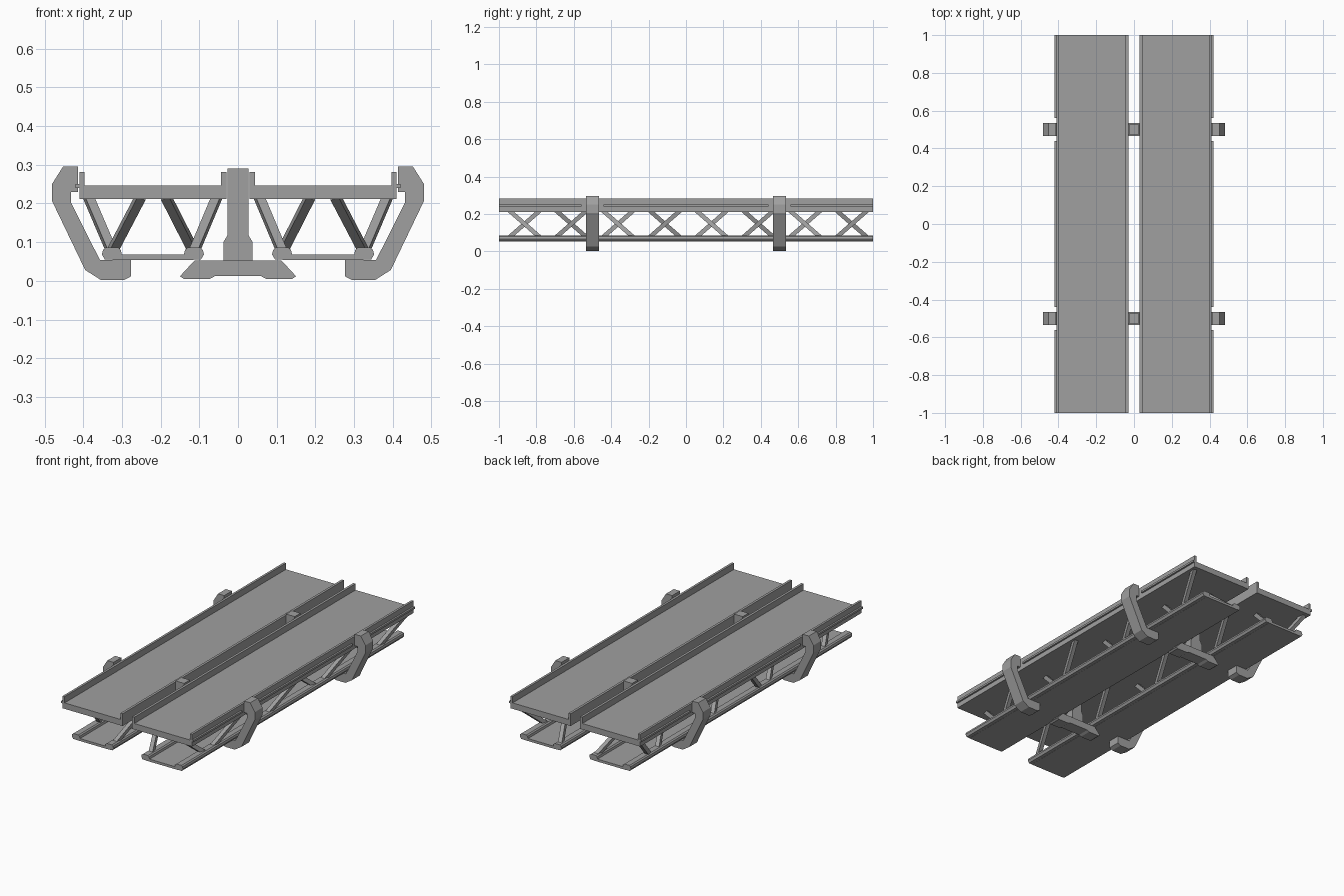
import bpy, bmesh
from mathutils import Vector

if "Cube" in bpy.data.objects:
    bpy.data.objects.remove(bpy.data.objects["Cube"])

grey = bpy.data.materials.new("plain grey")
grey.diffuse_color = (0.35, 0.35, 0.35, 1)
grey.use_nodes = True
grey.node_tree.nodes["Principled BSDF"].inputs["Base Color"].default_value = grey.diffuse_color


def finish(name, bm):
    bmesh.ops.recalc_face_normals(bm, faces=bm.faces)
    me = bpy.data.meshes.new(name)
    bm.to_mesh(me)
    bm.free()
    me.materials.append(grey)
    ob = bpy.data.objects.new(name, me)
    bpy.context.collection.objects.link(ob)
    return ob


def extrude(name, profile, y0, y1, side=1):
    """Extrude an (x, z) outline along y; side=-1 mirrors it in x."""
    bm = bmesh.new()
    face = bm.faces.new([bm.verts.new((side * x, y0, z)) for x, z in profile])
    new = bmesh.ops.extrude_face_region(bm, geom=[face])["geom"]
    bmesh.ops.translate(bm, vec=(0, y1 - y0, 0),
                        verts=[v for v in new if isinstance(v, bmesh.types.BMVert)])
    return finish(name, bm)


def rect(x0, x1, z0, z1):
    return [(x0, z0), (x1, z0), (x1, z1), (x0, z1)]


def strut(name, a, b, side, w=0.0115):
    """Square bar between two points."""
    a, b = Vector((a[0] * side, a[1], a[2])), Vector((b[0] * side, b[1], b[2]))
    d = (b - a).normalized()
    u = d.cross(Vector((1, 0, 0))).normalized() * w
    v = d.cross(u).normalized() * w
    bm = bmesh.new()
    ends = [[bm.verts.new(p + i * u + j * v) for i, j in ((-1, -1), (1, -1), (1, 1), (-1, 1))]
            for p in (a, b)]
    for e in ends:
        bm.faces.new(e)
    for i in range(4):
        k = (i + 1) % 4
        bm.faces.new((ends[0][i], ends[0][k], ends[1][k], ends[1][i]))
    return finish(name, bm)


# Outlines in (x, z) for the right half
deck = [(0.03, 0.212), (0.41, 0.212), (0.41, 0.282), (0.397, 0.282), (0.397, 0.246),
        (0.044, 0.246), (0.044, 0.282), (0.03, 0.282)]
bracket = [(0.413, 0.296), (0.452, 0.296), (0.481, 0.25), (0.481, 0.207), (0.395, 0.028),
           (0.354, 0.002), (0.295, 0.002), (0.276, 0.012), (0.276, 0.054), (0.357, 0.054),
           (0.432, 0.203), (0.432, 0.23), (0.413, 0.23)]
chord = [(-0.018, 0.055), (0.018, 0.055), (0.026, 0.068), (0.023, 0.08), (0.016, 0.086),
         (-0.016, 0.086), (-0.023, 0.08), (-0.026, 0.068)]
half_foot = [(0.06, 0.012), (0.073, 0.005), (0.14, 0.005), (0.15, 0.012), (0.113, 0.052)]
half_post = [(0.038, 0.052), (0.038, 0.1), (0.027, 0.118), (0.027, 0.29)]


def both(half):
    return half + [(-x, z) for x, z in reversed(half)]


for s, label in ((1, "right"), (-1, "left")):
    # Roadway with kerbs, and the outer lip broken at the brackets
    extrude(label + "_deck", deck, -1, 1, s)
    for y0, y1 in ((-1, -0.56), (-0.44, 0.44), (0.56, 1)):
        extrude(label + "_lip", rect(0.41, 0.42, 0.24, 0.251), y0, y1, s)

    # Lower plate and chords
    extrude(label + "_lower_plate", rect(0.115, 0.325, 0.054, 0.068), -1, 1, s)
    for cx in (0.114, 0.326):
        extrude(label + "_lower_chord", [(cx + x, z) for x, z in chord], -1, 1, s)

    # Zigzag truss, alternating lean in each bay
    for i in range(8):
        y = -0.863 + 0.25 * i
        if i % 2 == 0:
            bars = ((0.326, 0.25, -1), (0.114, 0.053, 1))
        else:
            bars = ((0.326, 0.388, 1), (0.114, 0.188, -1))
        for xb, xt, d in bars:
            strut(label + "_truss_strut", (xb, y - 0.083 * d, 0.075), (xt, y + 0.083 * d, 0.22), s)

    # Side clamps
    for y in (-0.5, 0.5):
        extrude(label + "_side_bracket", bracket, y - 0.035, y + 0.035, s)

# Centre supports
for y in (-0.5, 0.5):
    extrude("centre_foot", both(half_foot), y - 0.035, y + 0.035)
    extrude("centre_post", both(half_post), y - 0.026, y + 0.026)
